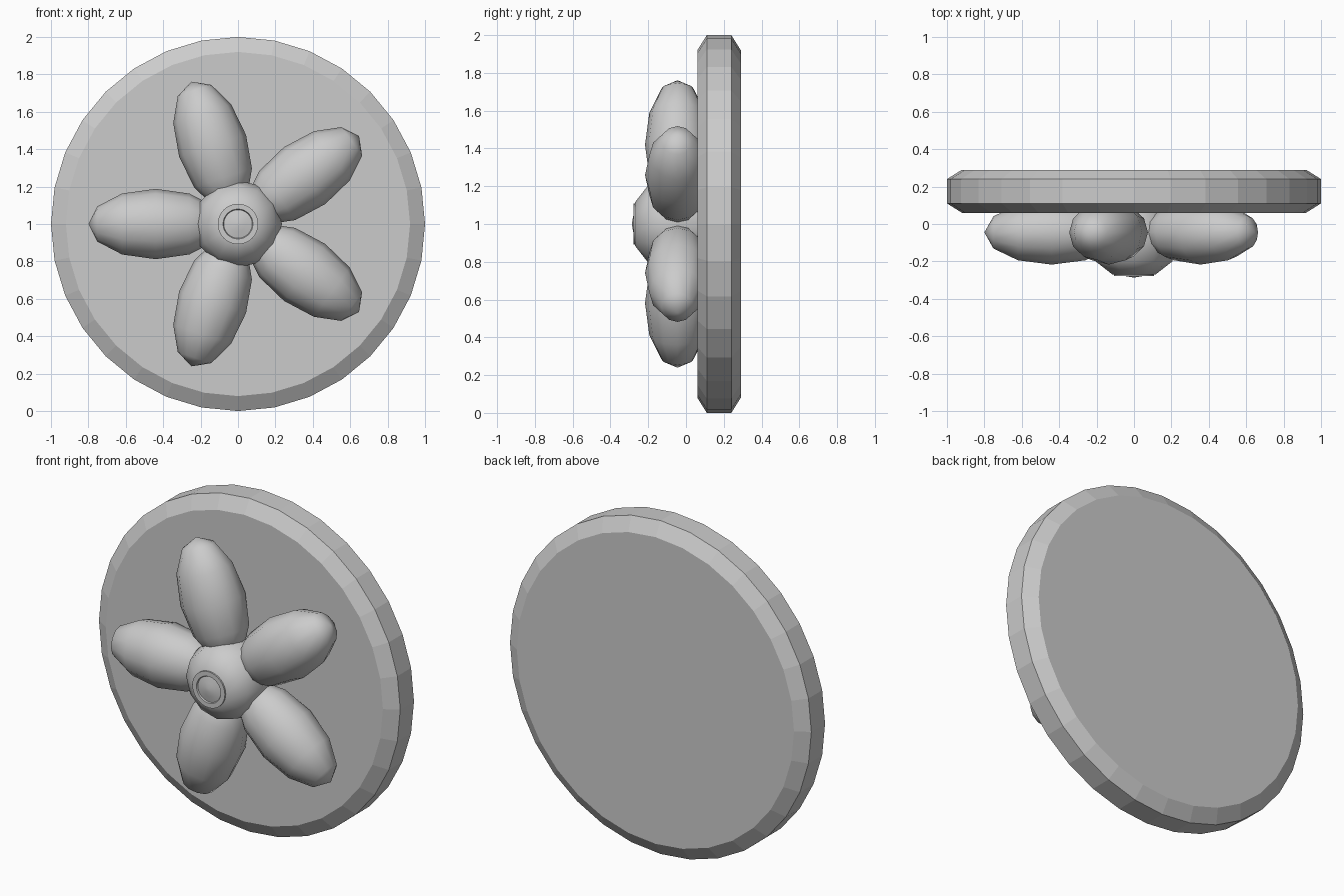
import bpy, math
from mathutils import Matrix, Vector

cube = bpy.data.objects.get("Cube")
if cube:
    bpy.data.objects.remove(cube, do_unlink=True)

grey = bpy.data.materials.new("light_grey")
grey.use_nodes = True
COLOUR = (0.6, 0.6, 0.6, 1)
grey.diffuse_color = COLOUR
grey.node_tree.nodes["Principled BSDF"].inputs["Base Color"].default_value = COLOUR


def lathe(name, profile, sides, angle):
    """Revolve (radius, y) points about the y axis through the centre and cap both ends."""
    verts, faces = [], []
    for radius, y in profile:
        for i in range(sides):
            a = math.tau * i / sides
            verts.append((radius * math.cos(a), y, 1 + radius * math.sin(a)))
    for r in range(len(profile) - 1):
        for i in range(sides):
            j = (i + 1) % sides
            faces.append((r * sides + i, r * sides + j,
                          (r + 1) * sides + j, (r + 1) * sides + i))
    faces.append(tuple(reversed(range(sides))))
    faces.append(tuple(range(len(verts) - sides, len(verts))))
    mesh = bpy.data.meshes.new(name)
    mesh.from_pydata(verts, [], [f[::-1] for f in faces])
    mesh.materials.append(grey)
    obj = bpy.data.objects.new(name, mesh)
    bpy.context.collection.objects.link(obj)
    smooth(obj, angle)
    return obj


def smooth(obj, angle):
    bpy.ops.object.select_all(action="DESELECT")
    obj.select_set(True)
    bpy.context.view_layer.objects.active = obj
    if angle:
        bpy.ops.object.shade_smooth_by_angle(angle=math.radians(angle))


# Bevelled round plate at the back
lathe("back_plate", [(0.92, 0.06), (1, 0.11), (1, 0.24), (0.92, 0.29)], 32, 0)

# Rounded hub, and a thin button with a recessed centre
lathe("hub", [(0.2, 0.07), (0.23, -0.03), (0.235, -0.1), (0.205, -0.2),
              (0.115, -0.27)], 12, 50)
lathe("hub_button", [(0.108, -0.25), (0.108, -0.279), (0.08, -0.279),
                     (0.076, -0.272), (0.04, -0.28), (0.01, -0.285)], 32, 30)

# Five long petals fanned around the hub
for n in range(5):
    a = math.radians(36 + 72 * n)
    bpy.ops.mesh.primitive_uv_sphere_add(segments=12, ring_count=6, radius=1)
    petal = bpy.context.object
    petal.name = f"petal_{n + 1}"
    turn = Matrix.Rotation(-a, 4, "Y") @ Matrix.Rotation(math.pi / 2, 4, "Y")
    centre = Vector((0.44 * math.cos(a), -0.045, 1 + 0.44 * math.sin(a)))
    petal.data.transform(Matrix.Translation(centre) @ turn
                         @ Matrix.Diagonal((0.188, 0.172, 0.36, 1)))
    petal.location = (0, 0, 0)
    petal.data.materials.append(grey)
    smooth(petal, 60)
